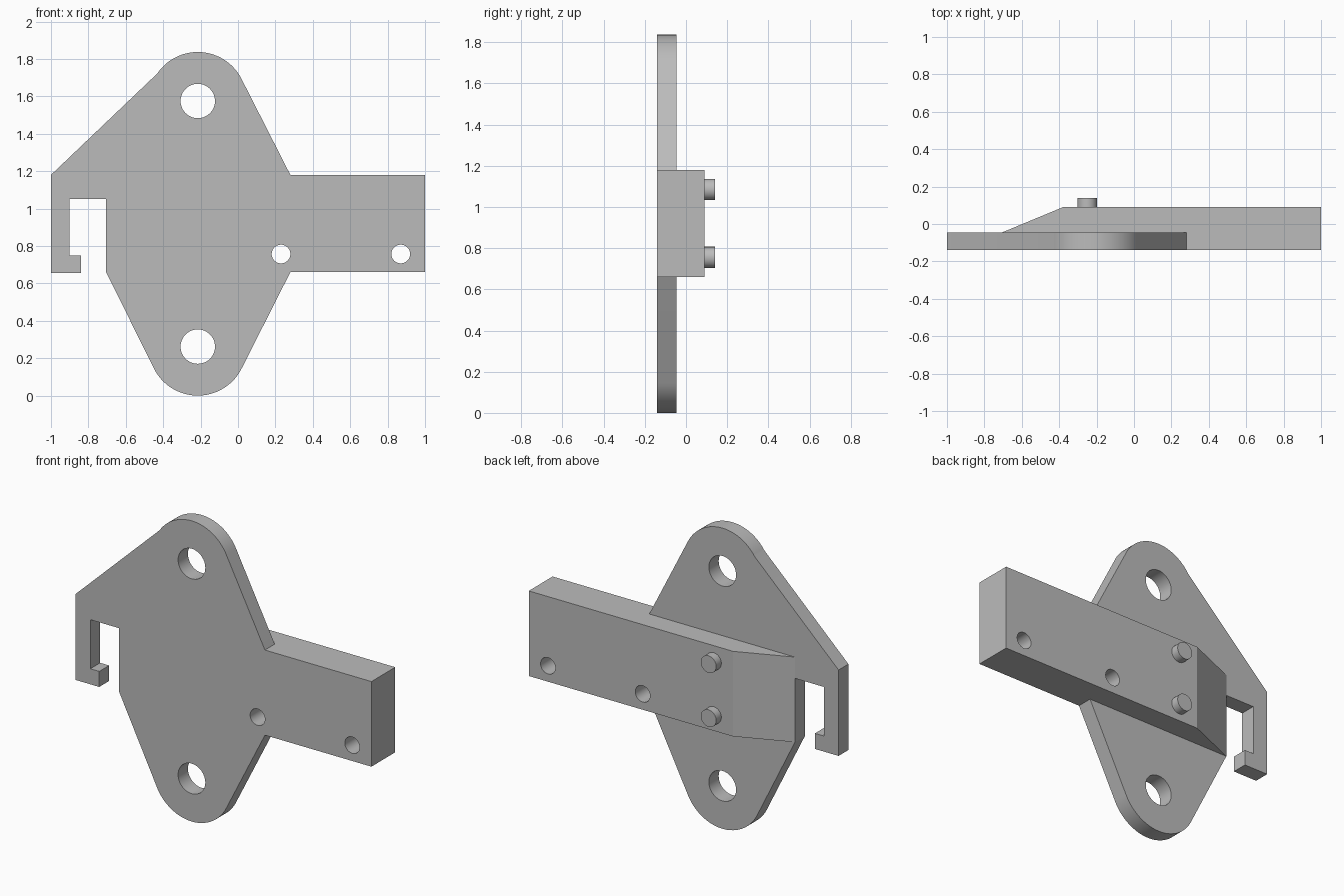
import bpy, bmesh
from math import cos, sin, radians
from mathutils import Vector

if "Cube" in bpy.data.objects:
    bpy.data.objects.remove(bpy.data.objects["Cube"])

FRONT, PLATE_BACK, BAR_BACK = -0.14, -0.045, 0.09
LOW, HIGH = 0.66, 1.18          # bar edges
EAR_X, EAR_R = -0.215, 0.262    # rounded plate ends

grey = bpy.data.materials.new("plain grey")
grey.use_nodes = True
grey.diffuse_color = (0.5, 0.5, 0.5, 1)
grey.node_tree.nodes["Principled BSDF"].inputs["Base Color"].default_value = (0.5, 0.5, 0.5, 1)


def extrude(name, points, direction):
    """Solid made by sweeping a closed outline along a direction."""
    bm = bmesh.new()
    face = bm.faces.new([bm.verts.new(p) for p in points])
    moved = bmesh.ops.extrude_face_region(bm, geom=[face])["geom"]
    bmesh.ops.translate(bm, vec=Vector(direction),
                        verts=[v for v in moved if isinstance(v, bmesh.types.BMVert)])
    bmesh.ops.recalc_face_normals(bm, faces=bm.faces)
    mesh = bpy.data.meshes.new(name)
    bm.to_mesh(mesh)
    bm.free()
    mesh.materials.append(grey)
    obj = bpy.data.objects.new(name, mesh)
    bpy.context.collection.objects.link(obj)
    return obj


def arc(x, z, r, start, end, steps):
    angles = [radians(start + (end - start) * i / steps) for i in range(steps + 1)]
    return [(x + r * cos(a), z + r * sin(a)) for a in angles]


def rod(name, x, z, r, y0, y1):
    ring = arc(x, z, r, 0, 360, 48)[:-1]
    return extrude(name, [(px, y0, pz) for px, pz in ring], (0, y1 - y0, 0))


def combine(target, tool, operation):
    mod = target.modifiers.new(operation.title(), 'BOOLEAN')
    mod.operation, mod.object, mod.solver = operation, tool, 'EXACT'
    bpy.context.view_layer.objects.active = target
    bpy.ops.object.modifier_apply(modifier=mod.name)
    bpy.data.objects.remove(tool)


# Plate with rounded ends and a hook on the right
hook = [(-1, HIGH), (-1, 0.655), (-0.84, 0.655), (-0.84, 0.75), (-0.9, 0.75),
        (-0.9, 1.05), (-0.705, 1.05), (-0.705, LOW)]
outline = (hook + arc(EAR_X, EAR_R, EAR_R, 206, 334, 40) + [(0.28, LOW), (0.28, HIGH)]
           + arc(EAR_X, 1.575, EAR_R, 26, 146, 40))
bracket = extrude("mounting_bracket", [(x, FRONT, z) for x, z in outline],
                  (0, PLATE_BACK - FRONT, 0))

# Thick bar with a ramp at its inner end
bar_profile = [(-0.705, PLATE_BACK), (-0.38, BAR_BACK), (1, BAR_BACK), (1, FRONT),
               (0, FRONT), (0, -0.09), (-0.5, -0.09)]
bar = extrude("bar", [(x, y, LOW) for x, y in bar_profile], (0, 0, HIGH - LOW))
combine(bracket, bar, 'UNION')

# Through holes
for x, z, r in [(EAR_X, EAR_R, 0.092), (EAR_X, 1.575, 0.092),
                (0.23, 0.757, 0.05), (0.87, 0.757, 0.05)]:
    combine(bracket, rod("hole_cutter", x, z, r, -0.3, 0.3), 'DIFFERENCE')

# Locating pegs on the back of the bar
pegs = [rod(f"{side}_peg", -0.25, z, 0.052, BAR_BACK - 0.01, 0.14)
        for side, z in (("upper", 1.085), ("lower", 0.755))]

for obj in [bracket] + pegs:
    bpy.ops.object.select_all(action='DESELECT')
    obj.select_set(True)
    bpy.context.view_layer.objects.active = obj
    bpy.ops.object.shade_smooth_by_angle(angle=radians(20))
